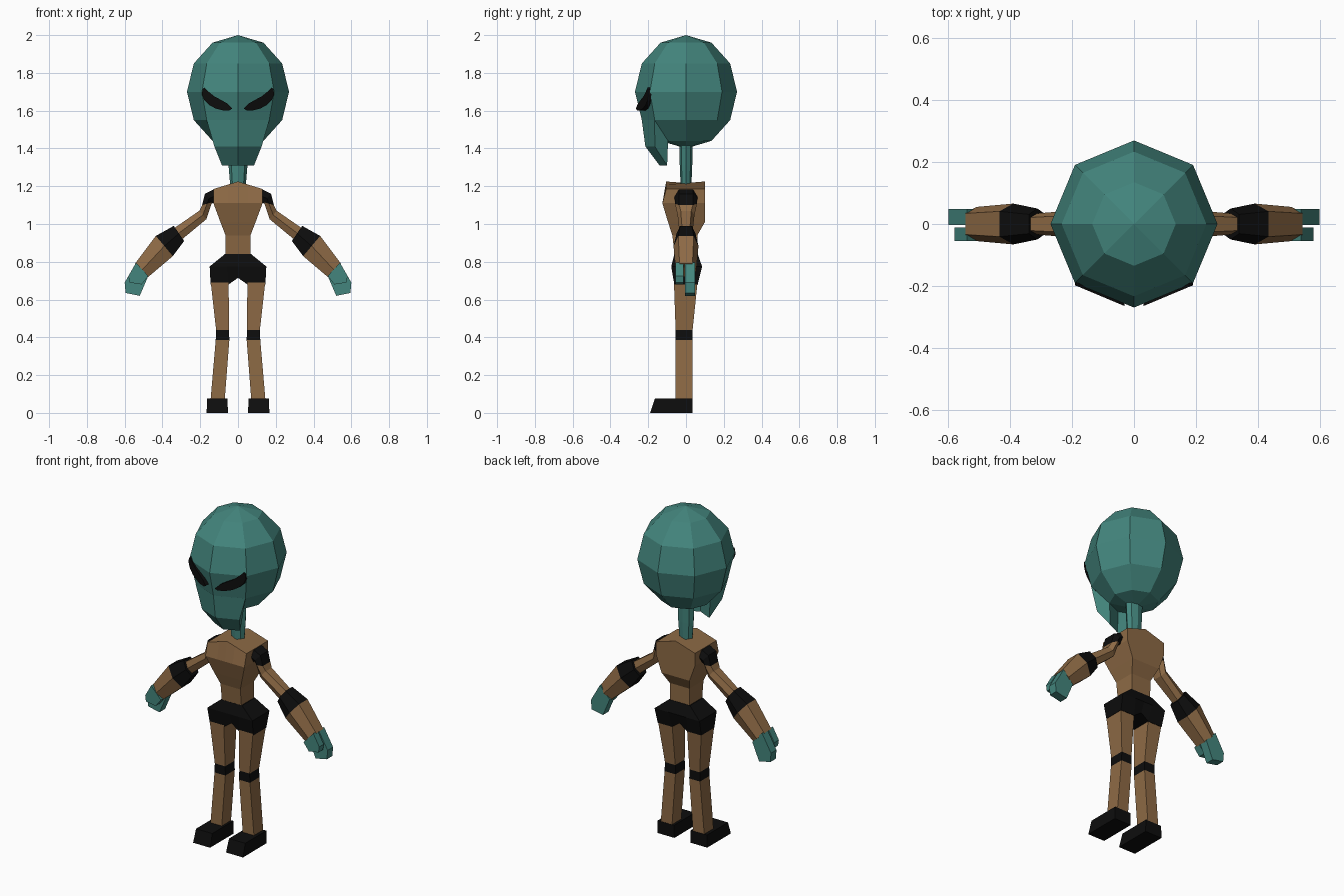
import bpy, bmesh, math
from mathutils import Vector

if "Cube" in bpy.data.objects:
    bpy.data.objects.remove(bpy.data.objects["Cube"])


def material(name, rgb):
    m = bpy.data.materials.new(name)
    m.diffuse_color = (*rgb, 1)
    m.use_nodes = True
    m.node_tree.nodes["Principled BSDF"].inputs["Base Color"].default_value = m.diffuse_color
    return m


TEAL = material("teal_skin", (0.056, 0.235, 0.205))
BROWN = material("brown_suit", (0.27, 0.145, 0.06))
BLACK = material("black_trim", (0.004, 0.004, 0.004))


def finish(bm, name, mats, smooth=False):
    bmesh.ops.recalc_face_normals(bm, faces=bm.faces)
    me = bpy.data.meshes.new(name)
    bm.to_mesh(me)
    bm.free()
    for m in mats:
        me.materials.append(m)
    ob = bpy.data.objects.new(name, me)
    bpy.context.collection.objects.link(ob)
    return ob


def loft(name, rings, mats, bands=None, side=1):
    """Skin a list of equal-length rings, cap the ends; bands = material per segment."""
    bm = bmesh.new()
    vs = [[bm.verts.new((p[0] * side, p[1], p[2])) for p in r] for r in rings]
    n = len(rings[0])
    for k in range(len(rings) - 1):
        for i in range(n):
            j = (i + 1) % n
            f = bm.faces.new((vs[k][i], vs[k][j], vs[k + 1][j], vs[k + 1][i]))
            f.material_index = bands[k] if bands else 0
    bm.faces.new(vs[0]).material_index = bands[0] if bands else 0
    bm.faces.new(vs[-1]).material_index = bands[-1] if bands else 0
    return finish(bm, name, mats)


def box_ring(z, x0, x1, y0, y1):
    return [(x0, y0, z), (x1, y0, z), (x1, y1, z), (x0, y1, z)]


def body_ring(z, w, y0, y1, zc=None, t=0.4):
    """Ten-point ring with a centre line that may sit at another height."""
    zc = z if zc is None else zc
    xs = [(-w, z), (-w * t, z + (zc - z) * (1 - t)), (0, zc), (w * t, z + (zc - z) * (1 - t)), (w, z)]
    return [(x, y0, h) for x, h in xs] + [(x, y1, h) for x, h in reversed(xs)]


def limb_ring(outer, inner, hy):
    """Hexagonal limb section between an outer and an inner (x, z) point."""
    (ax, az), (bx, bz) = outer, inner
    mx, mz = (ax + bx) / 2, (az + bz) / 2
    h = hy * 0.62
    return [(ax, -h, az), (ax, h, az), (mx, hy, mz), (bx, h, bz), (bx, -h, bz), (mx, -hy, mz)]


def slab(name, outline, y0, y1, mat, side):
    """Outline in x-z, extruded along y."""
    return loft(name, [[(x, y, z) for x, z in outline] for y in (y0, y1)], [mat], side=side)


# Skull: eight-sided ball with flat facets
bm = bmesh.new()
bmesh.ops.create_uvsphere(bm, u_segments=8, v_segments=6, radius=1)
for v in bm.verts:
    v.co = Vector((v.co.x * 0.27, v.co.y * 0.27, v.co.z * 0.30 + 1.70))
finish(bm, "skull", [TEAL])

# Jaw: face front drawn down to a chin edge, then back up under the skull
jaw = [[(-x, ys, z), (0, yc, z), (x, ys, z)] for x, ys, yc, z in (
    (0.166, -0.166, -0.234, 1.55), (0.125, -0.165, -0.215, 1.41),
    (0.085, -0.10, -0.14, 1.31), (0.095, -0.095, -0.135, 1.44))]
bm = bmesh.new()
rows = [[bm.verts.new(p) for p in r] for r in jaw]
for a, b in zip(rows, rows[1:] + rows[:1]):
    for i in (0, 1):
        bm.faces.new((a[i], a[i + 1], b[i + 1], b[i]))
for i in (0, 2):
    bm.faces.new([r[i] for r in rows])
finish(bm, "jaw", [TEAL])

# Neck
loft("neck", [[(rx * math.cos(math.tau * i / 8), ry * math.sin(math.tau * i / 8), z) for i in range(8)]
              for z, rx, ry in ((1.19, 0.04, 0.028), (1.31, 0.05, 0.033), (1.43, 0.055, 0.036))], [TEAL])

# Torso
loft("torso", [
    body_ring(0.83, 0.065, -0.06, 0.06),
    body_ring(0.94, 0.066, -0.072, 0.06),
    body_ring(1.01, 0.093, -0.095, 0.10),
    body_ring(1.11, 0.130, -0.125, 0.10),
    body_ring(1.185, 0.130, -0.105, 0.10, 1.225)], [BROWN])

# Hips
loft("hips", [
    body_ring(0.84, 0.070, -0.062, 0.062),
    body_ring(0.775, 0.150, -0.078, 0.085),
    [(x, y, 0.715 if x == 0 else 0.68) for x, y in
     [(x, -0.062) for x in (-0.145, -0.05, 0, 0.05, 0.145)] +
     [(x, 0.062) for x in (0.145, 0.05, 0, -0.05, -0.145)]]], [BLACK])

# Paired parts
for side, tag in ((-1, "left"), (1, "right")):
    # Eye: slanted almond plate lying along the front facet
    eye = [(0.03, 1.612), (0.055, 1.637), (0.09, 1.657), (0.125, 1.675), (0.155, 1.70),
           (0.178, 1.722), (0.188, 1.712), (0.191, 1.685), (0.178, 1.655), (0.152, 1.63),
           (0.12, 1.612), (0.08, 1.602), (0.045, 1.602)]
    loft(tag + "_eye", [[(x, -0.27 + 0.42 * x + d, z) for x, z in eye] for d in (-0.008, 0.028)],
         [BLACK], side=side)

    # Upper arm with black shoulder
    loft(tag + "_upper_arm", [
        limb_ring((0.125, 1.185), (0.125, 1.11), 0.060),
        limb_ring((0.175, 1.16), (0.132, 1.11), 0.060),
        limb_ring((0.190, 1.10), (0.138, 1.115), 0.058),
        limb_ring((0.205, 1.07), (0.168, 1.025), 0.045),
        limb_ring((0.335, 0.98), (0.295, 0.92), 0.034)],
        [BROWN, BLACK], [1, 1, 0, 0], side)

    # Forearm with black elbow cuff
    loft(tag + "_forearm", [
        limb_ring((0.340, 0.99), (0.285, 0.91), 0.050),
        limb_ring((0.435, 0.937), (0.345, 0.83), 0.066),
        limb_ring((0.545, 0.79), (0.475, 0.72), 0.055)],
        [BROWN, BLACK], [1, 0], side)

    # Hand: fingers behind, shorter thumb in front
    slab(tag + "_fingers", [(0.54, 0.795), (0.60, 0.69), (0.595, 0.635), (0.52, 0.62), (0.475, 0.725)],
         -0.004, 0.048, TEAL, side)
    slab(tag + "_thumb", [(0.54, 0.795), (0.58, 0.725), (0.575, 0.69), (0.51, 0.68), (0.475, 0.725)],
         -0.055, -0.012, TEAL, side)

    # Leg with black knee band
    loft(tag + "_leg", [
        box_ring(0.70, 0.05, 0.145, -0.064, 0.062),
        box_ring(0.44, 0.047, 0.116, -0.055, 0.035),
        box_ring(0.385, 0.046, 0.118, -0.055, 0.035),
        box_ring(0.06, 0.071, 0.146, -0.055, 0.033)],
        [BROWN, BLACK], [0, 1, 0], side)

    # Foot
    loft(tag + "_foot", [
        box_ring(0, 0.053, 0.166, -0.19, 0.035),
        box_ring(0.075, 0.056, 0.164, -0.165, 0.035)], [BLACK], side=side)
